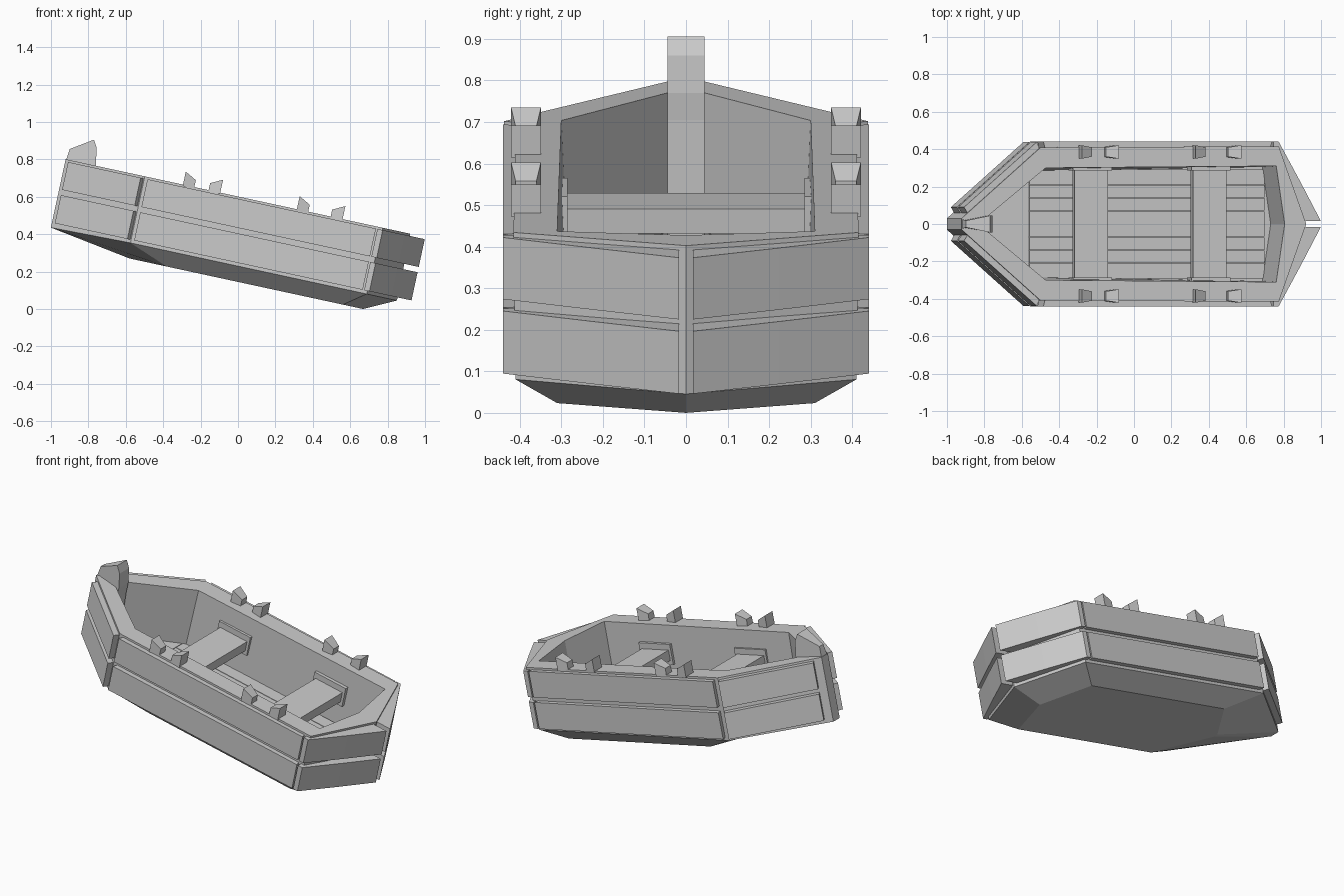
import bpy, bmesh, math

if "Cube" in bpy.data.objects:
    bpy.data.objects.remove(bpy.data.objects["Cube"])

TILT = math.radians(12.2)   # bow (-x) raised; everything is built level, then tilted


def make(name, verts, faces, mirror=False):
    bm = bmesh.new()
    vs = [bm.verts.new(v) for v in verts]
    for f in faces:
        bm.faces.new([vs[i] for i in f])
    bmesh.ops.recalc_face_normals(bm, faces=bm.faces)
    me = bpy.data.meshes.new(name)
    bm.to_mesh(me)
    bm.free()
    ob = bpy.data.objects.new(name, me)
    bpy.context.collection.objects.link(ob)
    ob.rotation_euler.y = TILT
    if mirror:
        m = ob.modifiers.new("mirror", 'MIRROR')
        m.use_axis = (False, True, False)
        m.use_mirror_merge = False
    return ob


def loft(name, rings, mirror=False, closed=False):
    """Skin a stack of equal-length rings; cap the ends, or join last to first."""
    n, k = len(rings[0]), len(rings)
    verts = [p for r in rings for p in r]
    faces = []
    for a in range(k if closed else k - 1):
        b = (a + 1) % k
        for i in range(n):
            j = (i + 1) % n
            faces.append((a * n + i, a * n + j, b * n + j, b * n + i))
    if not closed:
        faces += [tuple(range(n)), tuple(range((k - 1) * n, k * n))]
    return make(name, verts, faces, mirror)


def prism(name, plan, z0, z1, mirror=False):
    return loft(name, [[(x, y, z) for x, y in plan] for z in (z0, z1)], mirror)


def box(name, x0, x1, y0, y1, z0, z1, mirror=False):
    return prism(name, [(x0, y0), (x1, y0), (x1, y1), (x0, y1)], z0, z1, mirror)


def ring(half):
    """Full outline from bow to stern centre, mirrored across y."""
    return half + [(x, -y, z) for x, y, z in reversed(half) if y > 0]


# Hull shell: bottom, chine, outer rim, inner rim, floor
loft("hull", [
    ring([(-.624, .015, .1415), (-.42, .31, .1415), (.543, .31, .1415), (.654, 0, .1415)]),
    ring([(-1.07, .03, .214), (-.637, .41, .224), (.655, .41, .224), (.821, 0, .224)]),
    ring([(-1.07, .03, .588), (-.637, .41, .588), (.665, .415, .588), (.815, 0, .588)]),
    ring([(-.93, .04, .588), (-.61, .30, .588), (.651, .31, .588), (.697, 0, .588)]),
    ring([(-.93, .04, .235), (-.61, .285, .235), (.651, .305, .235), (.697, 0, .235)]),
])

# Two rows of outer planks: bow, side and stern
for row, (z0, z1) in {"lower": (.241, .395), "upper": (.424, .576)}.items():
    prism(row + "_bow_plank",
          [(-.637, .395), (-1.03, .05), (-1.054, .09), (-.657, .438)], z0, z1, True)
    prism(row + "_side_plank",
          [(-.61, .40), (.62, .40), (.63, .44), (-.62, .44)], z0, z1, True)
    prism(row + "_stern_plank",
          [(.64, .395), (.79, .017), (.897, .017), (.786, .225), (.667, .44), (.638, .44)],
          z0, z1, True)

# Stem post, narrower at the front
stem = [(-1.068, .57, .028), (-1.06, .646, .018), (-.944, .722, .045), (-.92, .681, .045),
        (-.906, .592, .045), (-.906, .525, .045), (-.89, .236, .045), (-1.02, .236, .028)]
loft("stem_post", [[(x, s * h, z) for x, z, h in stem] for s in (-1, 1)])

# Floor boards and bow deck
for i in range(-3, 4):
    w = .035 if i else .07
    c = math.copysign(.07 * abs(i) + .035, i) if i else 0
    hi = c + w - .002 if i != 3 else .292
    lo = c - w + .002 if i != -3 else -.292
    box("floor_board", -.625, .66, lo, hi, .23, .245)
prism("bow_deck", [(-.628, .275), (-.628, -.275), (-.92, -.045), (-.92, .045)], .23, .245)

# Seats with wall brackets at both ends
for x0, x1 in ((-.422, -.24), (.226, .408)):
    box("seat", x0, x1, -.305, .305, .39, .45)
    box("seat_bracket", x0 - .015, x1 + .015, .285, .315, .365, .484, True)

# Oarlock pegs with sloped, narrowing tops
for hi, lo in ((-.428, -.366), (-.224, -.288), (.195, .257), (.445, .38)):
    loft("oarlock_peg", [
        [(hi, .349, .58), (hi, .421, .58), (lo, .412, .58), (lo, .358, .58)],
        [(hi, .349, .659), (hi, .421, .659), (lo, .41, .626), (lo, .36, .626)],
    ], True)
